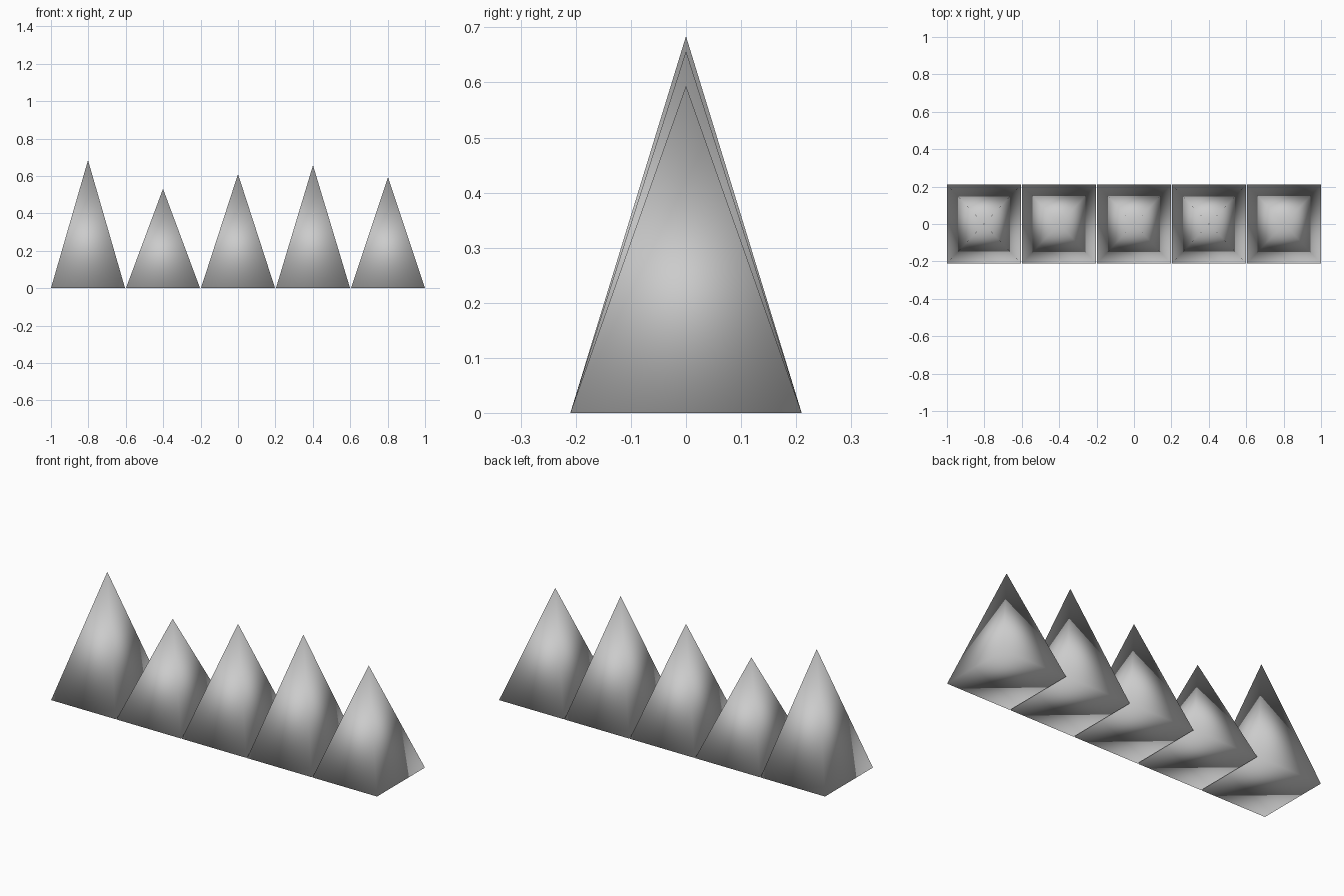
import bpy
import bmesh

cube = bpy.data.objects.get("Cube")
if cube:
    bpy.data.objects.remove(cube, do_unlink=True)

# One plain grey for every spike
grey = bpy.data.materials.new("plain grey")
grey.use_nodes = True
colour = (0.6, 0.6, 0.6, 1)
grey.diffuse_color = colour
grey.node_tree.nodes["Principled BSDF"].inputs["Base Color"].default_value = colour

HALF_WIDTH, HALF_DEPTH, SPACING = 0.198, 0.21, 0.401


def make_spike(name, x, height):
    """Closed four-sided pyramid, smooth shaded all round."""
    bm = bmesh.new()
    base = [bm.verts.new((sx * HALF_WIDTH, sy * HALF_DEPTH, 0))
            for sx, sy in ((-1, -1), (1, -1), (1, 1), (-1, 1))]
    tip = bm.verts.new((0, 0, height))
    bm.faces.new(base[::-1])
    for i, corner in enumerate(base):
        bm.faces.new((corner, base[(i + 1) % 4], tip))
    for face in bm.faces:
        face.smooth = True
    mesh = bpy.data.meshes.new(name)
    bm.to_mesh(mesh)
    bm.free()
    mesh.materials.append(grey)
    spike = bpy.data.objects.new(name, mesh)
    spike.location.x = x
    bpy.context.collection.objects.link(spike)


# Row of five spikes of uneven height
for i, height in enumerate((0.684, 0.531, 0.61, 0.657, 0.594)):
    make_spike(f"spike_{i + 1}", (i - 2) * SPACING, height)
